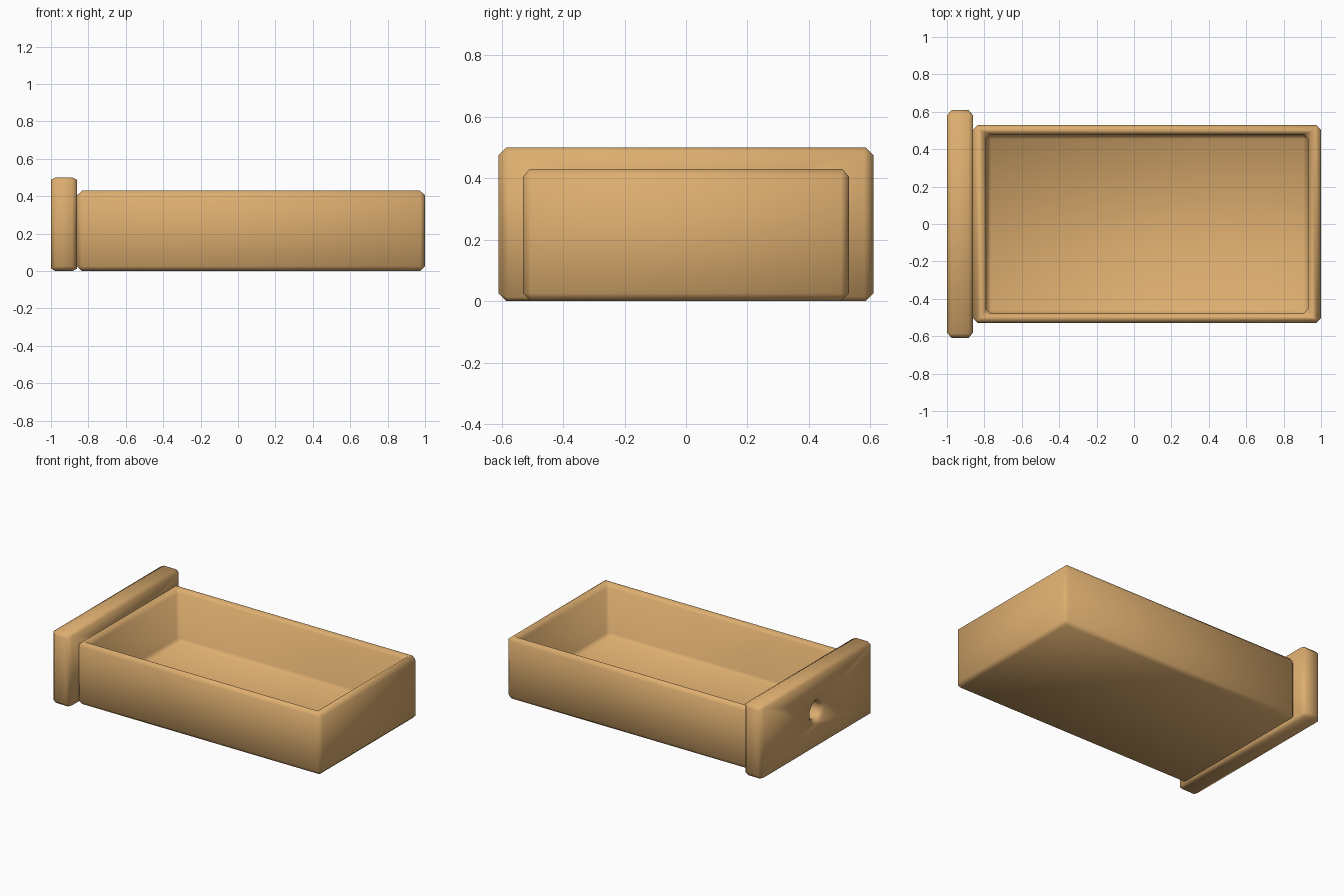
import bpy, bmesh, math

if "Cube" in bpy.data.objects:
    bpy.data.objects.remove(bpy.data.objects["Cube"])

BEVEL = 0.025

wood = bpy.data.materials.new("wood")
wood.diffuse_color = (0.72, 0.42, 0.16, 1)
wood.use_nodes = True
wood.node_tree.nodes["Principled BSDF"].inputs["Base Color"].default_value = wood.diffuse_color


def box_mesh(x0, x1, half_y, height):
    bm = bmesh.new()
    bmesh.ops.create_cube(bm, size=1)
    for v in bm.verts:
        v.co.x = x1 if v.co.x > 0 else x0
        v.co.y = math.copysign(half_y, v.co.y)
        v.co.z = height if v.co.z > 0 else 0
    return bm


def make_object(name, bm):
    bmesh.ops.recalc_face_normals(bm, faces=bm.faces)
    mesh = bpy.data.meshes.new(name)
    bm.to_mesh(mesh)
    bm.free()
    mesh.materials.append(wood)
    mesh.shade_smooth()
    obj = bpy.data.objects.new(name, mesh)
    bpy.context.collection.objects.link(obj)
    return obj


def add_bevel(obj):
    # single-segment chamfer on the hard edges
    bev = obj.modifiers.new("edge_chamfer", 'BEVEL')
    bev.width = BEVEL
    bev.segments = 1
    bev.limit_method = 'ANGLE'
    bev.angle_limit = math.radians(40)


# Tray: inset the top face to the inner opening, then drop it to the floor
bm = box_mesh(-0.86, 1.0, 0.53, 0.43)
top = max(bm.faces, key=lambda f: f.calc_center_median().z)
bmesh.ops.inset_region(bm, faces=[top], thickness=0.02)
for v in top.verts:
    v.co.x = 0.93 if v.co.x > 0 else -0.79
    v.co.y = math.copysign(0.479, v.co.y)
floor = bmesh.ops.extrude_discrete_faces(bm, faces=[top])["faces"][0]
for v in floor.verts:
    v.co.z = 0.07
tray = make_object("drawer_tray", bm)
add_bevel(tray)

# Front panel with a chamfered knob hole
panel = make_object("drawer_front_panel", box_mesh(-1.0, -0.86, 0.61, 0.5))

bpy.ops.mesh.primitive_cylinder_add(vertices=24, radius=0.06, depth=0.4,
                                    location=(-0.93, 0, 0.25),
                                    rotation=(0, math.pi / 2, 0))
cutter = bpy.context.object
cutter.name = "knob_hole_cutter"
cutter.data.shade_smooth()
cutter.hide_render = True
cutter.hide_set(True)

hole = panel.modifiers.new("knob_hole", 'BOOLEAN')
hole.operation = 'DIFFERENCE'
hole.solver = 'EXACT'
hole.object = cutter
add_bevel(panel)
